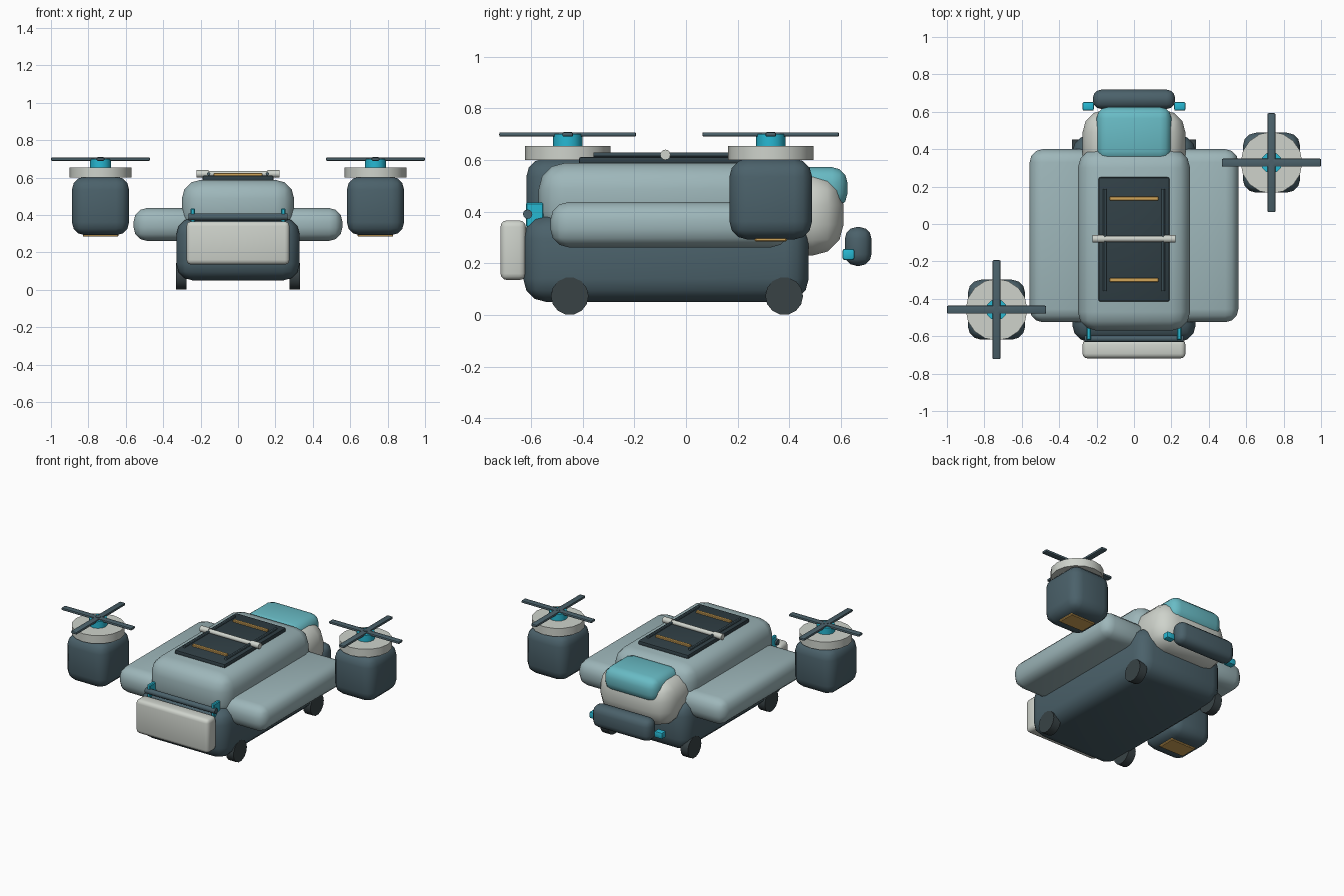
import bpy, bmesh, math
from mathutils import Matrix, Vector

if "Cube" in bpy.data.objects:
    bpy.data.objects.remove(bpy.data.objects["Cube"])

COLORS = {
    "slate": (0.07, 0.12, 0.145), "light": (0.34, 0.47, 0.49),
    "white": (0.62, 0.65, 0.60), "glass": (0.14, 0.50, 0.56),
    "cyan": (0.02, 0.48, 0.65), "amber": (0.65, 0.38, 0.10),
    "panel": (0.03, 0.05, 0.06), "tyre": (0.04, 0.055, 0.06),
}
MATS = {}
for key, rgb in COLORS.items():
    MATS[key] = bpy.data.materials.new(key)
    MATS[key].diffuse_color = (*rgb, 1)


def finish(bm, name, mat, angle=35):
    mesh = bpy.data.meshes.new(name)
    bmesh.ops.recalc_face_normals(bm, faces=bm.faces)
    bm.to_mesh(mesh)
    bm.free()
    mesh.materials.append(MATS[mat])
    ob = bpy.data.objects.new(name, mesh)
    bpy.context.collection.objects.link(ob)
    bpy.ops.object.select_all(action='DESELECT')
    ob.select_set(True)
    bpy.context.view_layer.objects.active = ob
    bpy.ops.object.shade_smooth_by_angle(angle=math.radians(angle))
    return ob


def box(name, mat, x, y, z, bevel=0.0, seg=3):
    """Rounded box from (min, max) ranges."""
    bm = bmesh.new()
    mid = Vector([(a + b) / 2 for a, b in (x, y, z)])
    size = [abs(b - a) for a, b in (x, y, z)]
    bmesh.ops.create_cube(bm, size=1, matrix=Matrix.Translation(mid) @ Matrix.Diagonal((*size, 1)))
    if bevel:
        bmesh.ops.bevel(bm, geom=bm.edges[:], offset=bevel, segments=seg,
                        profile=0.5, affect='EDGES', clamp_overlap=True)
    return finish(bm, name, mat)


def cyl(name, mat, c, r, length, axis='Z', sides=16):
    bm = bmesh.new()
    rot = {'X': Matrix.Rotation(math.pi / 2, 4, 'Y'),
           'Y': Matrix.Rotation(math.pi / 2, 4, 'X'), 'Z': Matrix()}[axis]
    bmesh.ops.create_cone(bm, cap_ends=True, segments=sides, radius1=r, radius2=r,
                          depth=length, matrix=Matrix.Translation(c) @ rot)
    return finish(bm, name, mat)


# Main body
box("lower_hull", "slate", (-.33, .33), (-.63, .475), (.05, .385), .09)
box("upper_hull", "light", (-.30, .30), (-.57, .40), (.30, .588), .10)

# Cabin and windscreen at the +y end
box("cabin", "white", (-.275, .275), (.25, .61), (.23, .545), .12)
box("windscreen", "glass", (-.20, .20), (.33, .625), (.41, .572), .06)
box("rear_bumper", "slate", (-.22, .22), (.615, .718), (.19, .34), .045)

# Front hatch with its hinge bar
box("front_hatch", "white", (-.275, .275), (-.718, -.62), (.135, .366), .025)
cyl("hatch_hinge_bar", "slate", (0, -.613, .39), .018, .53, 'X', 12)

# Mirrored side parts
for s, side in ((-1, "left"), (1, "right")):
    box(f"{side}_side_pod", "light", (s * .20, s * .558), (-.525, .40), (.262, .437), .07)
    box(f"{side}_bumper_lamp", "cyan", (s * .215, s * .275), (.606, .652), (.213, .256), .008, 2)
    box(f"{side}_hinge_bracket", "cyan", (s * .23, s * .254), (-.62, -.55), (.34, .435), .005, 1)
    for y, end in ((-.45, "front"), (.38, "rear")):
        cyl(f"{side}_{end}_wheel", "tyre", (s * .303, y, .073), .073, .056, 'X', 14)
    cyl(f"{side}_roof_rail", "slate", (s * .157, -.085, .62), .009, .545, 'Y', 8)
    cyl(f"{side}_crossbar_cap", "white", (s * .19, -.08, .62), .02, .065, 'X', 12)

# Roof hatch
box("roof_panel", "panel", (-.19, .19), (-.415, .25), (.575, .612), .01, 2)
cyl("roof_crossbar", "white", (0, -.08, .62), .015, .40, 'X', 12)
for y, end in ((-.30, "front"), (.137, "rear")):
    box(f"{end}_roof_strip", "amber", (-.13, .13), (y - .011, y + .011), (.60, .624), .003, 1)

# Two rotor units, placed diagonally
for cx, cy, side in ((-.735, -.458, "left"), (.735, .328, "right")):
    n = f"{side}_rotor_"
    box(n + "nacelle", "slate", (cx - .153, cx + .153), (cy - .16, cy + .16), (.292, .605), .07)
    cyl(n + "disc", "white", (cx, cy, .627), .165, .055, 'Z', 16)
    cyl(n + "hub", "cyan", (cx, cy, .677), .057, .045, 'Z', 12)
    cyl(n + "axle", "slate", (cx, cy, .70), .016, .018, 'Z', 12)
    box(n + "blade_x", "slate", (cx - .265, cx + .265), (cy - .021, cy + .021), (.69, .707), .006, 2)
    box(n + "blade_y", "slate", (cx - .021, cx + .021), (cy - .265, cy + .265), (.69, .707), .006, 2)
    box(n + "lamp", "amber", (cx - .095, cx + .095), (cy - .062, cy + .062), (.284, .304), .005, 1)

for m in bpy.data.materials:
    if m.users and not m.is_grease_pencil:
        m.use_nodes = True
        m.node_tree.nodes["Principled BSDF"].inputs["Base Color"].default_value = m.diffuse_color
